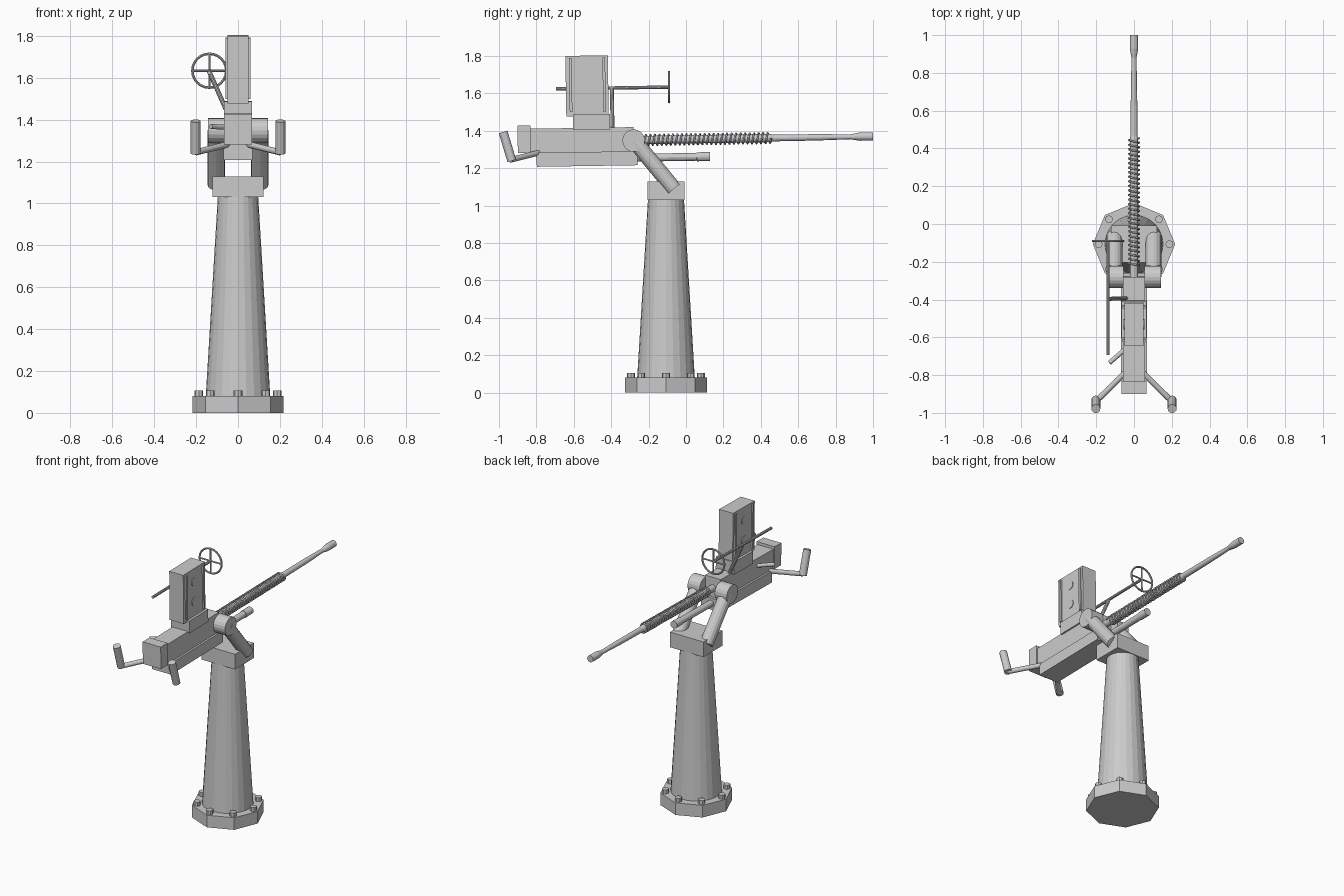
import bpy, bmesh, math
from mathutils import Vector, Matrix

if "Cube" in bpy.data.objects:
    bpy.data.objects.remove(bpy.data.objects["Cube"])

PIVOT = Vector((0, -0.28, 1.35))
TILT = (Matrix.Translation(PIVOT) @ Matrix.Rotation(math.radians(0.9), 4, 'X')
        @ Matrix.Translation(-PIVOT))


def finish(name, bm, tilt=False):
    if tilt:
        bm.transform(TILT)
    bmesh.ops.recalc_face_normals(bm, faces=bm.faces[:])
    me = bpy.data.meshes.new(name)
    bm.to_mesh(me)
    bm.free()
    ob = bpy.data.objects.new(name, me)
    bpy.context.collection.objects.link(ob)
    return ob


def box(name, x, y, z, tilt=False):
    bm = bmesh.new()
    bmesh.ops.create_cube(bm, size=1)
    for v in bm.verts:
        v.co = Vector([(r[0] + r[1]) / 2 + c * (r[1] - r[0]) for c, r in zip(v.co, (x, y, z))])
    return finish(name, bm, tilt)


def rod(name, a, b, r, r2=None, sides=12, tilt=False, spin=0):
    a, b = Vector(a), Vector(b)
    d = b - a
    m = (Matrix.Translation((a + b) / 2) @ d.to_track_quat('Z', 'Y').to_matrix().to_4x4()
         @ Matrix.Rotation(spin, 4, 'Z'))
    bm = bmesh.new()
    bmesh.ops.create_cone(bm, cap_ends=True, segments=sides, radius1=r,
                          radius2=r if r2 is None else r2, depth=d.length, matrix=m)
    return finish(name, bm, tilt)


def lathe_y(name, profile, x, z, sides=16):
    """Solid of revolution about a line parallel to y; profile = (radius, y)."""
    bm = bmesh.new()
    rings = [[bm.verts.new((x + r * math.cos(2 * math.pi * i / sides), y,
                            z + r * math.sin(2 * math.pi * i / sides)))
              for i in range(sides)] for r, y in profile]
    for p, q in zip(rings, rings[1:]):
        for i in range(sides):
            j = (i + 1) % sides
            bm.faces.new((p[i], p[j], q[j], q[i]))
    bm.faces.new(rings[0])
    bm.faces.new(rings[-1])
    return finish(name, bm, True)


# Pedestal: octagonal foot, bolts, tapered column, head block
CY = -0.107
rod("base_plate", (0, CY, 0), (0, CY, 0.08), 0.218, sides=8)
for i in range(8):
    a = i * math.pi / 4
    p = (0.187 * math.cos(a), CY + 0.187 * math.sin(a))
    rod("base_bolt", (*p, 0.075), (*p, 0.106), 0.021, sides=8)
rod("column", (0, CY, 0.08), (0, CY, 1.04), 0.154, 0.096, sides=24)
box("column_head", (-0.122, 0.122), (-0.205, -0.008), (1.03, 1.13))

# Cradle arms, trunnions and hand grips, mirrored left and right
for s, side in ((-1, "left"), (1, "right")):
    rod(side + "_cradle_arm", (s * 0.104, -0.064, 1.09), (s * 0.104, -0.275, 1.345), 0.042, sides=16)
    rod(side + "_trunnion", (s * 0.055, -0.28, 1.348), (s * 0.143, -0.28, 1.348), 0.06, sides=20)
    rod(side + "_handle_bar", (s * 0.05, -0.79, 1.29), (s * 0.2, -0.94, 1.255), 0.015, tilt=True)
    rod(side + "_grip", (s * 0.202, -0.933, 1.25), (s * 0.202, -0.977, 1.405), 0.024, tilt=True)

# Receiver
box("receiver_upper", (-0.057, 0.057), (-0.835, -0.28), (1.29, 1.42), True)
box("receiver_lower", (-0.07, 0.07), (-0.80, -0.26), (1.216, 1.291), True)
box("back_plate", (-0.066, 0.066), (-0.9, -0.83), (1.292, 1.438), True)
rod("charging_lever", (-0.05, -0.665, 1.37), (-0.13, -0.735, 1.375), 0.012, tilt=True)

# Magazine with rails and round bosses on both sides
box("magazine_well", (-0.067, 0.067), (-0.602, -0.405), (1.41, 1.492), True)
box("magazine", (-0.051, 0.051), (-0.638, -0.411), (1.483, 1.806), True)
for s in (-1, 1):
    for y in (-0.612, -0.433):
        box("magazine_rail", sorted((s * 0.045, s * 0.06)), (y - 0.007, y + 0.007), (1.505, 1.795), True)
    for z in (1.589, 1.72):
        rod("magazine_boss", (s * 0.045, -0.526, z), (s * 0.055, -0.526, z), 0.027, sides=16, tilt=True)

# Barrel and gas tube
lathe_y("barrel", [(0.022, -0.30), (0.022, 0.45), (0.018, 0.47), (0.017, 0.70), (0.013, 0.88),
                   (0.017, 0.90), (0.022, 0.93), (0.022, 1.0)], 0, 1.35)
lathe_y("gas_tube", [(0.021, -0.28), (0.021, 0.055), (0.024, 0.056), (0.024, 0.126)], 0, 1.256)

# Recoil spring: helix swept with a round bevel
cu = bpy.data.curves.new("recoil_spring", 'CURVE')
cu.dimensions = '3D'
cu.bevel_depth = 0.005
cu.bevel_resolution = 1
cu.use_fill_caps = True
turns, steps = 28, 16
sp = cu.splines.new('POLY')
sp.points.add(turns * steps)
for i, pt in enumerate(sp.points):
    a = 2 * math.pi * i / steps
    co = TILT @ Vector((0.028 * math.cos(a), -0.22 + 0.675 * i / (turns * steps),
                        1.35 + 0.028 * math.sin(a)))
    pt.co = (*co, 1)
bpy.context.collection.objects.link(bpy.data.objects.new("recoil_spring", cu))

# Ring sight on its rod and slanted post
SX, SY, SZ = -0.137, -0.086, 1.631
bpy.ops.mesh.primitive_torus_add(major_radius=0.081, minor_radius=0.006, major_segments=24,
                                 minor_segments=8, location=TILT @ Vector((SX, SY, SZ)),
                                 rotation=(math.pi / 2, 0, 0))
bpy.context.object.name = "sight_ring"
rod("sight_spoke_vertical", (SX, SY, SZ - 0.08), (SX, SY, SZ + 0.08), 0.005, sides=8, tilt=True)
rod("sight_spoke_horizontal", (SX - 0.08, SY, SZ), (SX + 0.08, SY, SZ), 0.005, sides=8, tilt=True)
rod("sight_rod", (SX, -0.69, SZ), (SX, SY, SZ), 0.009, sides=10, tilt=True)
rod("sight_post", (SX, -0.392, SZ), (-0.035, -0.392, 1.40), 0.011, sides=10, tilt=True)
